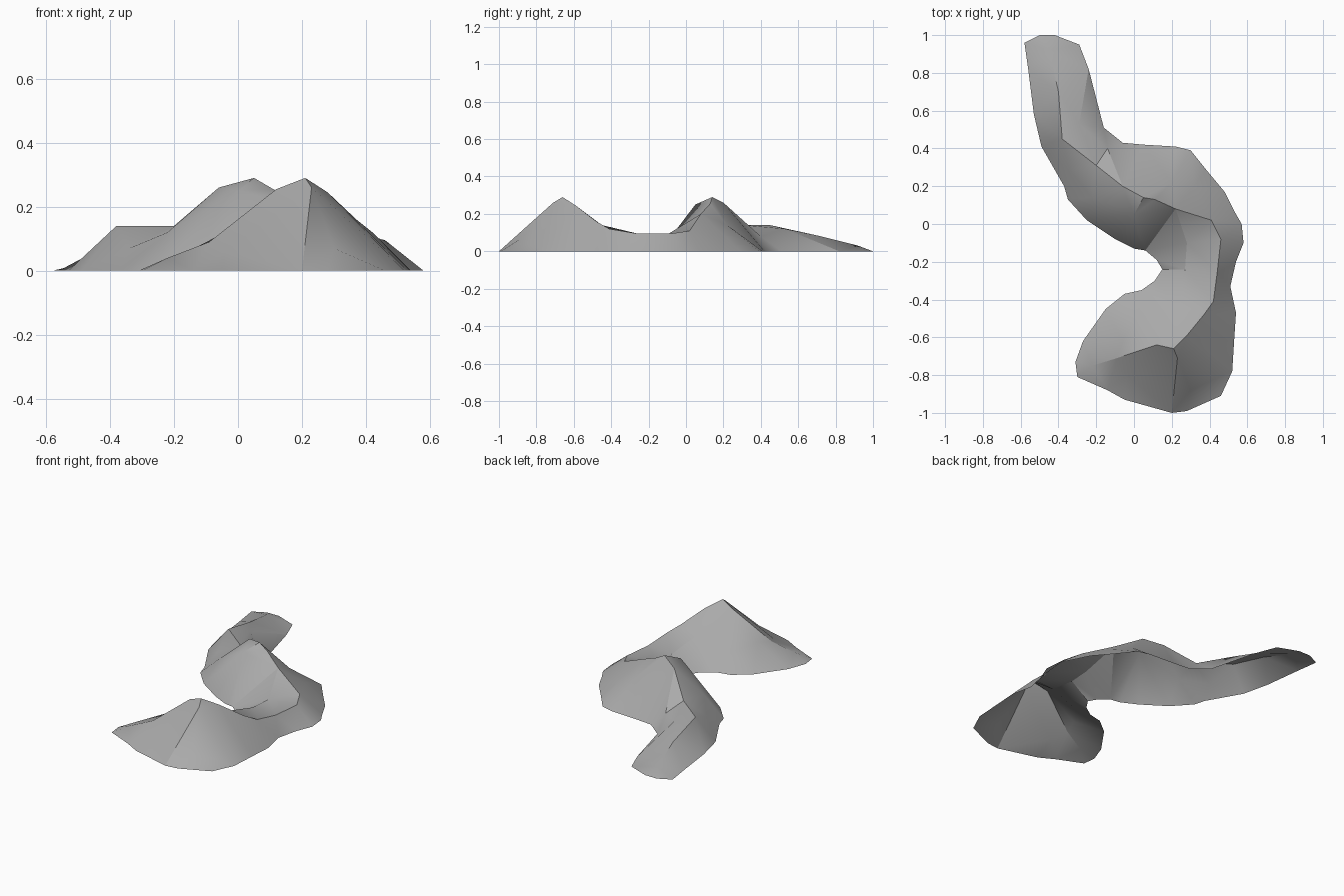
import bpy
import bmesh
from mathutils import Vector
from mathutils.geometry import delaunay_2d_cdt

UNIT = 0.01  # all points below are in hundredths

cube = bpy.data.objects.get("Cube")
if cube:
    bpy.data.objects.remove(cube, do_unlink=True)

# Ground outline, clockwise from the tip of the back spur
back_and_left_shore = [
    (-58, 96), (-50, 100), (-42, 100), (-29, 95), (-24, 82), (-16, 51),
    (-6, 43), (5, 42), (22, 41), (30, 39), (38, 29), (48, 17), (53, 7),
    (57, 0), (58, -10), (54, -20), (51, -33), (54, -47), (53, -62),
    (52, -78), (46, -91),
]
front_and_right_shore = [
    (28, -99), (20, -100), (-5, -93), (-14, -88), (-30, -81), (-31, -73),
    (-27, -62), (-15, -45), (-5, -37), (4, -35), (11, -30), (15, -24),
    (12, -19), (6, -14), (0, -13), (-10, -8), (-25, 2), (-35, 13),
    (-37, 20), (-49, 41), (-53, 58), (-56, 82),
]

# Crest lines: x, y and height of each point along the ridge
front_crest = [
    (-22, -75, 4), (-9, -71, 9), (12, -64, 25.5), (21, -66, 29),
    (28, -59, 24.5), (37, -48, 16), (42, -41, 12), (44, -26, 9.5),
    (46, -8, 9.5), (41, 2, 11),
]
middle_crest = [
    (41, 2, 11), (22, 8, 20), (11, 13, 25.5), (5, 14, 29), (-6, 20, 26),
    (-20, 31, 14), (-38, 45, 14), (-40, 70, 8.5), (-45, 92, 3),
]
south_spur = [(5, 14, 29), (0, 5, 25)]
south_face_fold = [(21, -66, 29), (23, -71, 26), (30, -88, 7)]

# Loose points that shape the slopes between the crests
slope_points = [
    (-4, -80, 6), (-6, -62, 11), (24, -45, 14), (2, -48, 8), (27, -24, 9),
    (28, -10, 9), (20, 22, 14), (32, 20, 9), (-14, 40, 8), (-29, 53, 12),
    (-22, 14, 12), (-34, 28, 7),
]


def make_material(name, colour):
    material = bpy.data.materials.new(name)
    material.use_nodes = True
    material.diffuse_color = colour
    shader = next(n for n in material.node_tree.nodes
                  if n.type == "BSDF_PRINCIPLED")
    shader.inputs["Base Color"].default_value = colour
    shader.inputs["Roughness"].default_value = 0.9
    return material


def build_terrain(name, outline, crests, loose, material):
    """Triangulate the outline, keep crest lines as edges, lift the points."""
    flat = [Vector(p) * UNIT for p in outline]
    heights = [0.0] * len(flat)
    lookup = {}

    def add_point(point):
        if point not in lookup:
            lookup[point] = len(flat)
            flat.append(Vector(point[:2]) * UNIT)
            heights.append(point[2] * UNIT)
        return lookup[point]

    edges = []
    for crest in crests:
        ids = [add_point(p) for p in crest]
        edges += list(zip(ids, ids[1:]))
    for point in loose:
        add_point(point)

    # The face must run counter-clockwise
    border = list(reversed(range(len(outline))))
    coords, _, faces, sources, _, _ = delaunay_2d_cdt(
        flat, edges, [border], 1, 1e-5)

    bm = bmesh.new()
    verts = []
    for co, source in zip(coords, sources):
        z = heights[source[0]] if source else 0.0
        verts.append(bm.verts.new((co.x, co.y, z)))
    for face in faces:
        bm.faces.new([verts[i] for i in face])
    for face in bm.faces:
        face.normal_update()
        if face.normal.z < 0:
            face.normal_flip()

    mesh = bpy.data.meshes.new(name)
    bm.to_mesh(mesh)
    bm.free()
    mesh.materials.append(material)
    terrain = bpy.data.objects.new(name, mesh)
    bpy.context.collection.objects.link(terrain)
    return terrain


# Open-bottomed mountain shell
rock = make_material("grey rock", (0.4, 0.4, 0.4, 1.0))
ridge = build_terrain(
    "mountain_ridge",
    back_and_left_shore + front_and_right_shore,
    [front_crest, middle_crest, south_spur, south_face_fold],
    slope_points,
    rock,
)

# Soft slopes with crisp crests
bpy.ops.object.select_all(action="DESELECT")
ridge.select_set(True)
bpy.context.view_layer.objects.active = ridge
bpy.ops.object.shade_smooth_by_angle(angle=0.5)
